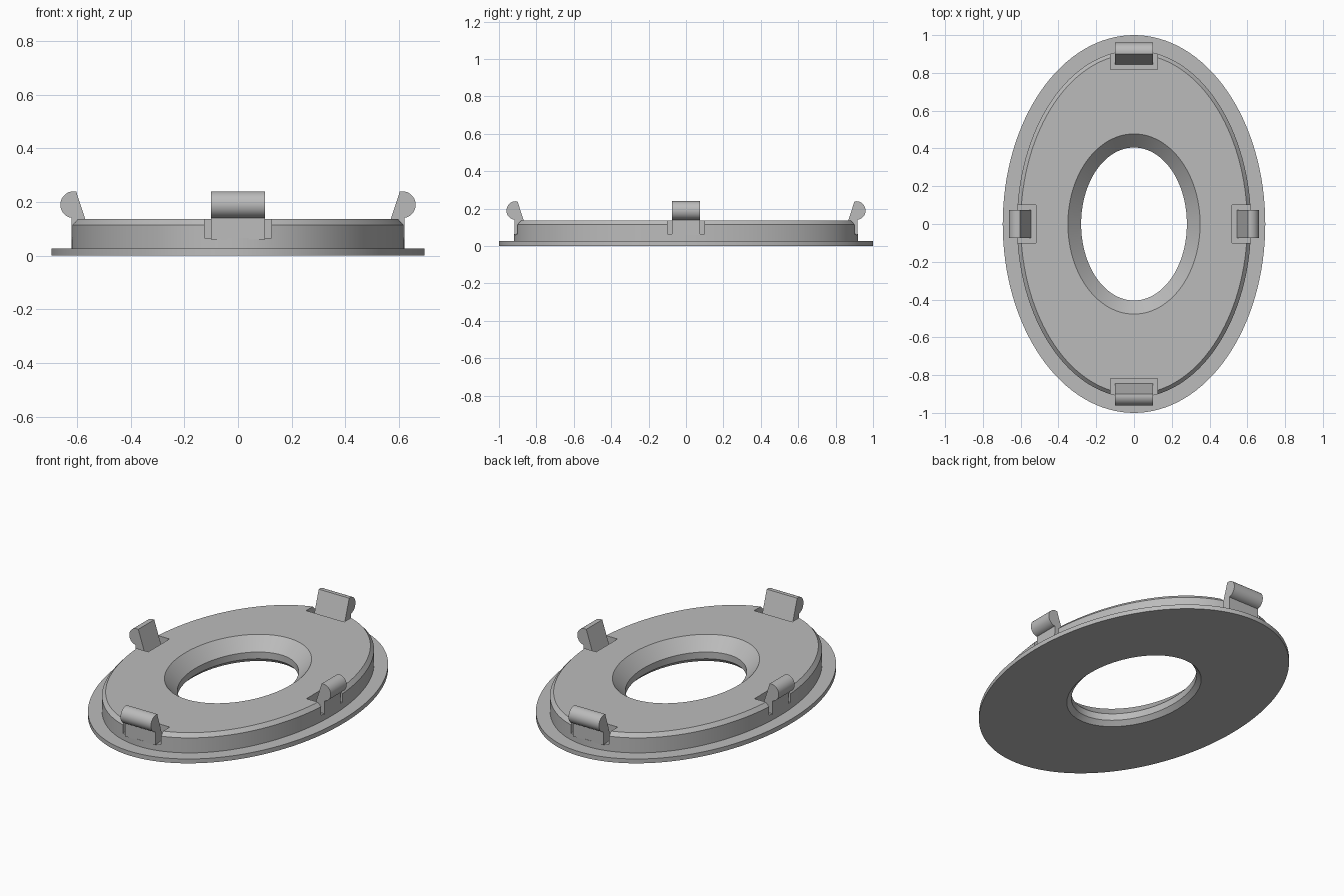
import bpy, bmesh, math
from mathutils import Matrix, Vector

if "Cube" in bpy.data.objects:
    bpy.data.objects.remove(bpy.data.objects["Cube"], do_unlink=True)

grey = bpy.data.materials.new("plain grey")
grey.use_nodes = True
grey.diffuse_color = (0.5, 0.5, 0.5, 1)
grey.node_tree.nodes["Principled BSDF"].inputs["Base Color"].default_value = (0.5, 0.5, 0.5, 1)


def make_object(name, bm):
    bmesh.ops.recalc_face_normals(bm, faces=bm.faces)
    mesh = bpy.data.meshes.new(name)
    bm.to_mesh(mesh)
    bm.free()
    mesh.materials.append(grey)
    obj = bpy.data.objects.new(name, mesh)
    bpy.context.collection.objects.link(obj)
    return obj


def activate(obj):
    bpy.ops.object.select_all(action='DESELECT')
    obj.select_set(True)
    bpy.context.view_layer.objects.active = obj


def smooth(obj):
    activate(obj)
    bpy.ops.object.shade_smooth_by_angle(angle=math.radians(30))


# Oval ring: closed profile of (x radius, y radius, height) swept round
PROFILE = [(0.695, 1, 0), (0.695, 1, 0.026), (0.62, 0.92, 0.026),
           (0.62, 0.92, 0.115), (0.6, 0.9, 0.137), (0.35, 0.477, 0.137),
           (0.28, 0.405, 0.065), (0.28, 0.405, 0.025), (0.305, 0.43, 0)]
SEGMENTS = 128
bm = bmesh.new()
rings = []
for rx, ry, z in PROFILE:
    angles = [math.tau * i / SEGMENTS for i in range(SEGMENTS)]
    rings.append([bm.verts.new((rx * math.cos(a), ry * math.sin(a), z)) for a in angles])
for k, ring in enumerate(rings):
    after = rings[(k + 1) % len(rings)]
    for i in range(SEGMENTS):
        j = (i + 1) % SEGMENTS
        bm.faces.new((ring[i], ring[j], after[j], after[i]))
body = make_object("oval_ring", bm)

# Clip places: name, turn about z, stem distance, half width
CLIPS = [("left", 0, 0.62, 0.075), ("back", 90, 0.918, 0.1),
         ("right", 180, 0.62, 0.075), ("front", 270, 0.918, 0.1)]
SLOT_FLOOR = 0.065


def cut_slot(turn, reach, half):
    """Notch the rim around one clip."""
    bm = bmesh.new()
    size = Vector((0.2, 2 * (half + 0.025), 0.2))
    centre = Vector((reach, 0, SLOT_FLOOR + 0.1))
    bmesh.ops.create_cube(bm, size=1)
    bmesh.ops.transform(bm, verts=bm.verts,
                        matrix=turn @ Matrix.Translation(centre) @ Matrix.Diagonal(size).to_4x4())
    cutter = make_object("slot_cutter", bm)
    cutter.hide_render = True
    activate(body)
    mod = body.modifiers.new("slot", 'BOOLEAN')
    mod.operation = 'DIFFERENCE'
    mod.solver = 'EXACT'
    mod.object = cutter
    bpy.ops.object.modifier_apply(modifier=mod.name)
    bpy.data.objects.remove(cutter, do_unlink=True)


def make_clip(name, turn, reach, half):
    """Slanted tab with a rounded outer bead."""
    outline = [(0, 0.06), (-0.076, 0.06), (-0.017, 0.239)]
    for i in range(21):
        a = math.radians(85 - 166 * i / 20)
        outline.append((-0.008 + 0.05 * math.cos(a), 0.19 + 0.05 * math.sin(a)))
    bm = bmesh.new()
    face = bm.faces.new([bm.verts.new((reach + x, -half, z)) for x, z in outline])
    grown = bmesh.ops.extrude_face_region(bm, geom=[face])["geom"]
    moved = [g for g in grown if isinstance(g, bmesh.types.BMVert)]
    bmesh.ops.translate(bm, verts=moved, vec=(0, 2 * half, 0))
    bmesh.ops.transform(bm, verts=bm.verts, matrix=turn)
    smooth(make_object(name + "_clip", bm))


for name, degrees, reach, half in CLIPS:
    turn = Matrix.Rotation(math.radians(degrees), 4, 'Z')
    cut_slot(turn, reach, half)
    make_clip(name, turn, reach, half)
smooth(body)
